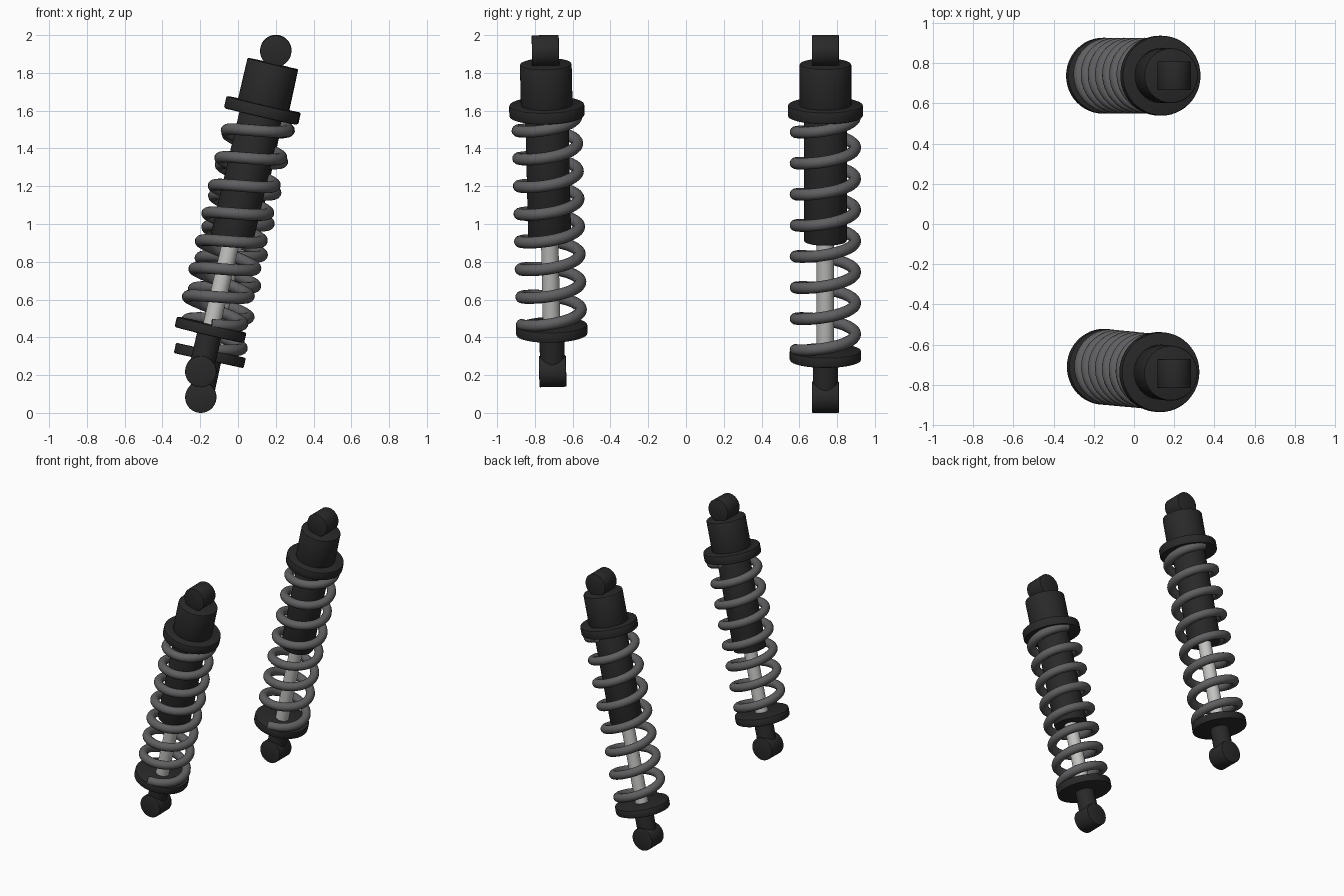
import bpy, bmesh, math
from mathutils import Vector, Matrix

if "Cube" in bpy.data.objects:
    bpy.data.objects.remove(bpy.data.objects["Cube"])


def material(name, rgb):
    m = bpy.data.materials.new(name)
    m.diffuse_color = (*rgb, 1.0)
    m.use_nodes = True
    m.node_tree.nodes["Principled BSDF"].inputs["Base Color"].default_value = m.diffuse_color
    return m


BLACK = material("black_metal", (0.022, 0.022, 0.022))
GREY = material("spring_grey", (0.115, 0.115, 0.12))
STEEL = material("polished_steel", (0.55, 0.55, 0.54))


def finish(obj, mat, frame):
    obj.data.materials.clear()
    obj.data.materials.append(mat)
    obj.matrix_world = frame
    bpy.ops.object.select_all(action='DESELECT')
    bpy.context.view_layer.objects.active = obj
    obj.select_set(True)
    bpy.ops.object.shade_smooth_by_angle(angle=math.radians(35))


def cylinder(name, r, z0, z1, mat, frame, bevel=0.008, across=False):
    """Rounded cylinder from z0 to z1; 'across' lays it along local y, centred on z0 with length z1."""
    bm = bmesh.new()
    depth = z1 if across else z1 - z0
    bmesh.ops.create_cone(bm, cap_ends=True, segments=48, radius1=r, radius2=r, depth=depth)
    if bevel:
        rims = [e for e in bm.edges if abs(e.verts[0].co.z - e.verts[1].co.z) < 1e-5]
        bmesh.ops.bevel(bm, geom=rims, offset=bevel, segments=2, affect='EDGES', profile=0.5)
    if across:
        bm.transform(Matrix.Translation((0, 0, z0)) @ Matrix.Rotation(math.pi / 2, 4, 'X'))
    else:
        bm.transform(Matrix.Translation((0, 0, (z0 + z1) / 2)))
    me = bpy.data.meshes.new(name)
    bm.to_mesh(me)
    bm.free()
    obj = bpy.data.objects.new(name, me)
    bpy.context.collection.objects.link(obj)
    finish(obj, mat, frame)


def coil(name, radius, wire, z0, z1, turns, mat, frame):
    """Right-handed coil starting on the -y side."""
    cu = bpy.data.curves.new(name, 'CURVE')
    cu.dimensions = '3D'
    cu.bevel_depth = wire
    cu.bevel_resolution = 5
    cu.use_fill_caps = True
    n = int(turns * 36)
    sp = cu.splines.new('POLY')
    sp.points.add(n)
    for i, p in enumerate(sp.points):
        f = i / n
        a = -math.pi / 2 + f * turns * 2 * math.pi
        p.co = (radius * math.cos(a), radius * math.sin(a), z0 + f * (z1 - z0), 1)
    obj = bpy.data.objects.new(name, cu)
    bpy.context.collection.objects.link(obj)
    bpy.ops.object.select_all(action='DESELECT')
    bpy.context.view_layer.objects.active = obj
    obj.select_set(True)
    bpy.ops.object.convert(target='MESH')
    finish(bpy.context.view_layer.objects.active, mat, frame)


def shock(side, bottom, top):
    bottom, top = Vector(bottom), Vector(top)
    L = (top - bottom).length
    z = (top - bottom).normalized()
    x = Vector((0, 1, 0)).cross(z).normalized()
    y = z.cross(x)
    frame = Matrix((x, y, z)).transposed().to_4x4()
    frame.translation = bottom

    # mounting eyes
    cylinder(side + "_lower_eye", 0.083, 0, 0.143, BLACK, frame, 0.004, across=True)
    cylinder(side + "_upper_eye", 0.083, L, 0.143, BLACK, frame, 0.004, across=True)
    # lower stem and spring seat
    cylinder(side + "_lower_stem", 0.066, 0, 0.22, BLACK, frame, 0)
    cylinder(side + "_lower_seat", 0.189, 0.198, 0.254, BLACK, frame)
    # piston rod and damper body
    cylinder(side + "_piston_rod", 0.046, 0.22, L - 0.9, STEEL, frame, 0)
    cylinder(side + "_damper_body", 0.114, L - 1.033, L - 0.3, BLACK, frame)
    # upper seat and cap
    cylinder(side + "_upper_seat", 0.199, L - 0.356, L - 0.292, BLACK, frame)
    cylinder(side + "_upper_cap", 0.137, L - 0.32, L - 0.07, BLACK, frame)
    # spring
    coil(side + "_spring", 0.158, 0.031, 0.257, L - 0.356, 7.5, GREY, frame)


# long shock at the back, shorter and slightly splayed one at the front
shock("back", (-0.197, 0.738, 0.083), (0.2, 0.738, 1.917))
shock("front", (-0.197, -0.706, 0.22), (0.2, -0.744, 1.917))
